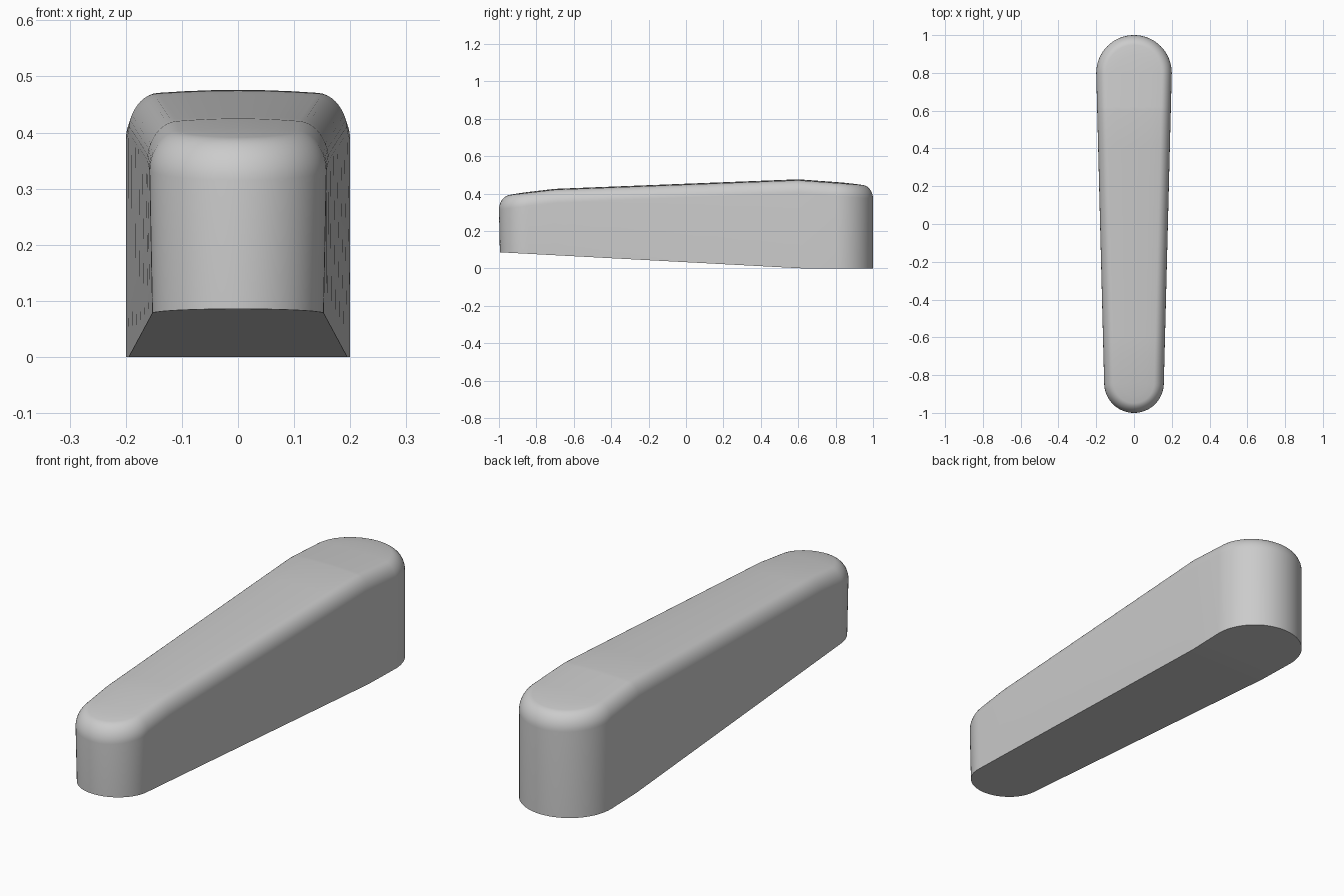
import bpy, bmesh
from math import sin, cos, pi, radians

if "Cube" in bpy.data.objects:
    bpy.data.objects.remove(bpy.data.objects["Cube"])

BACK_Y, BACK_R = 0.80, 0.20
FRONT_Y, FRONT_R = -0.842, 0.158
RIM_IN, RIM_DROP, CROWN = 0.052, 0.065, 0.01


def interp(y, pts):
    for (y0, z0), (y1, z1) in zip(pts, pts[1:]):
        if y <= y1:
            return z0 + (z1 - z0) * (y - y0) / (y1 - y0)
    return pts[-1][1]


def top_z(y):
    return interp(y, [(-1.0, 0.390), (-0.7, 0.425), (0.6, 0.476), (1.0, 0.447)])


def bottom_z(y):
    return interp(y, [(-1.0, 0.086), (0.62, 0.0), (1.0, 0.0)])


# Half outline as (spine y, radius, angle), from back tip to front tip
half = [(BACK_Y, BACK_R, pi / 2 * (1 - i / 16)) for i in range(17)]
for y in [0.62, 0.6, 0.4, 0.15, -0.1, -0.35, -0.6, -0.7]:
    t = (y - FRONT_Y) / (BACK_Y - FRONT_Y)
    half.append((y, FRONT_R + (BACK_R - FRONT_R) * t, 0))
half += [(FRONT_Y, FRONT_R, -pi / 2 * i / 16) for i in range(17)]
outline = half + [(y, r, pi - a) for y, r, a in reversed(half[1:-1])]

bm = bmesh.new()


def ring(inset, z_func):
    verts = []
    for sy, r, a in outline:
        d = r - inset(r, sy)
        x, y = d * cos(a), sy + d * sin(a)
        verts.append(bm.verts.new((x, y, z_func(y, d / r))))
    return verts


rings = []
# Underside, from the spine out to the edge
for s in (0.0, 0.5):
    rings.append(ring(lambda r, y: r * (1 - s), lambda y, k: bottom_z(y)))
rings.append(ring(lambda r, y: 0.005 * (BACK_Y - y) / 1.64, lambda y, k: bottom_z(y)))
# Side wall and rounded top rim
for i in range(11):
    a = pi / 2 * i / 10
    rings.append(ring(lambda r, y: RIM_IN * (1 - cos(a)),
                      lambda y, k: top_z(y) - CROWN * k * k - RIM_DROP * (1 - sin(a))))
# Gently crowned top, closing onto the spine
for s in (0.66, 0.33, 0.0):
    rings.append(ring(lambda r, y: RIM_IN + (r - RIM_IN) * (1 - s),
                      lambda y, k: top_z(y) - CROWN * k * k))

n = len(outline)
for lo, hi in zip(rings, rings[1:]):
    for i in range(n):
        j = (i + 1) % n
        bm.faces.new((lo[i], lo[j], hi[j], hi[i]))
bmesh.ops.remove_doubles(bm, verts=bm.verts, dist=0.0002)
bmesh.ops.recalc_face_normals(bm, faces=bm.faces)

mesh = bpy.data.meshes.new("tapered_handle")
bm.to_mesh(mesh)
bm.free()
handle = bpy.data.objects.new("tapered_handle", mesh)
bpy.context.collection.objects.link(handle)
bpy.context.view_layer.objects.active = handle
handle.select_set(True)
bpy.ops.object.shade_smooth_by_angle(angle=radians(40))
